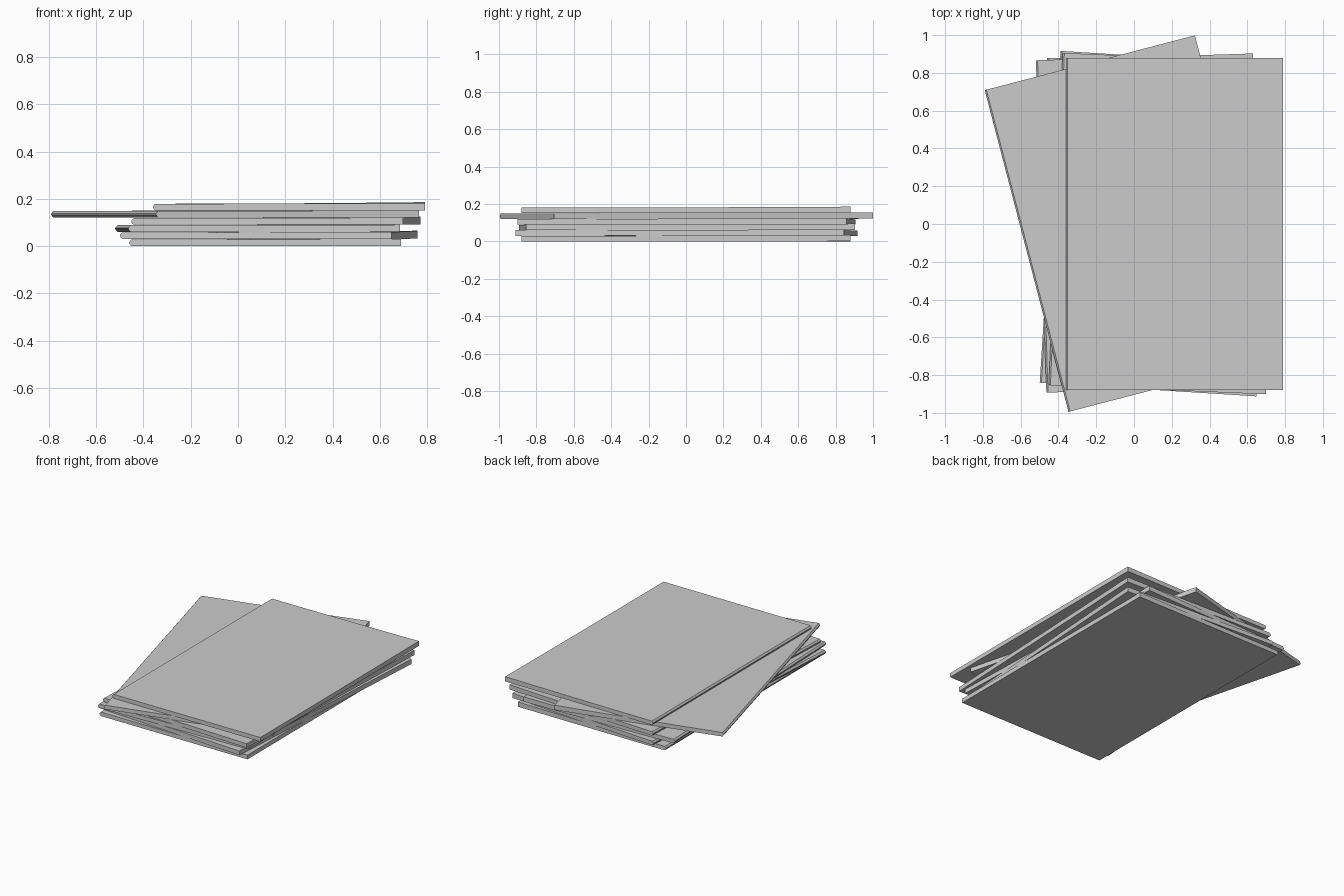
import bpy, bmesh
from math import radians, cos, sin

if "Cube" in bpy.data.objects:
    bpy.data.objects.remove(bpy.data.objects["Cube"])

W, L, T = 1.15, 1.76, 0.028   # magazine width, length, thickness
CHAMFER = 0.009               # pointed spine
COLS, ROWS = 5, 5             # page segments for the slight curl


def section(y):
    """Closed outline of one magazine at a given y: pointed spine left, flat edge right."""
    v = y / L + 0.5
    xs = [-W / 2 + CHAMFER + (W - CHAMFER) * i / (COLS - 1) for i in range(COLS)]

    def lift(x):
        u = x / W + 0.5
        return u * u * (0.002 + 0.005 * v * v)   # far right corner rises most

    tip = [(-W / 2, y, T * 0.6), (-W / 2, y, T * 0.4)]
    bottom = [(x, y, 0.2 * lift(x) * (x > 0)) for x in xs]
    top = [(x, y, T + lift(x)) for x in reversed(xs)]
    return tip + bottom + top


def magazine(name, x, y, z, degrees):
    bm = bmesh.new()
    rings = [[bm.verts.new(p) for p in section(-L / 2 + L * j / (ROWS - 1))]
             for j in range(ROWS)]
    n = len(rings[0])
    for a, b in zip(rings, rings[1:]):
        for i in range(n):
            k = (i + 1) % n
            bm.faces.new((a[i], a[k], b[k], b[i]))
    bm.faces.new(rings[0])
    bm.faces.new(rings[-1])
    bmesh.ops.recalc_face_normals(bm, faces=bm.faces)
    mesh = bpy.data.meshes.new(name)
    bm.to_mesh(mesh)
    bm.free()
    obj = bpy.data.objects.new(name, mesh)
    bpy.context.collection.objects.link(obj)
    obj.location = (x, y, z)
    obj.rotation_euler.z = radians(degrees)
    bpy.context.view_layer.objects.active = obj
    obj.select_set(True)
    bpy.ops.object.shade_smooth_by_angle(angle=radians(20))
    obj.select_set(False)


# Stack from the bottom up: centre x, centre y, turn
stack = [
    (0.115, 0.0, 0.0),
    (0.130, 0.002, -3.6),
    (0.083, 0.005, 1.8),
    (0.160, 0.002, -2.4),
    (-0.012, 0.002, 14.6),
    (0.215, 0.0, 0.0),
]
for i, (x, y, turn) in enumerate(stack):
    magazine(f"magazine_{i + 1}", x, y, 0.0302 * i, turn)
